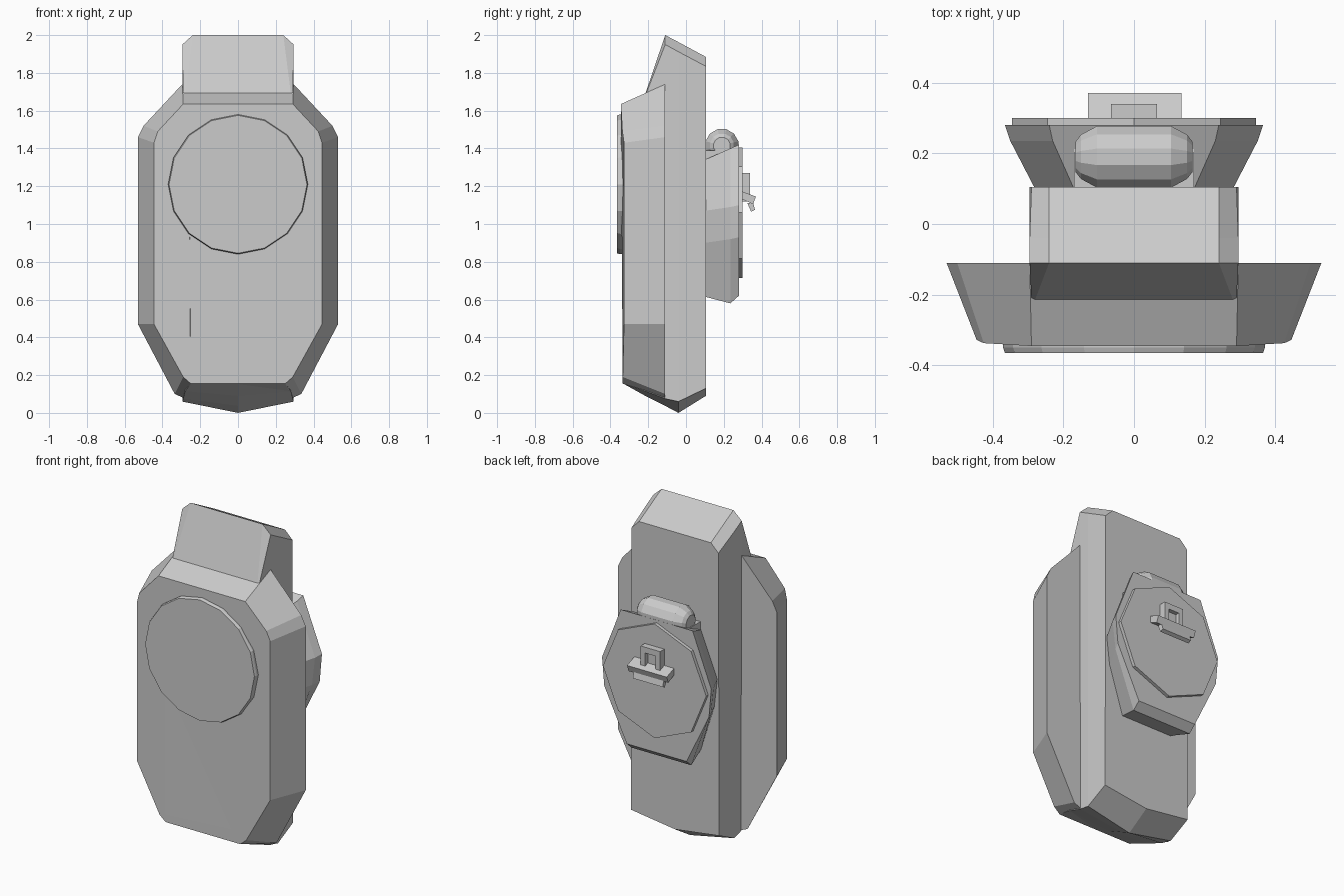
import bpy, bmesh, math

if "Cube" in bpy.data.objects:
    bpy.data.objects.remove(bpy.data.objects["Cube"])


def loft(name, rings):
    """Join rings of equal-length (x, y, z) points and cap both ends."""
    bm = bmesh.new()
    vs = [[bm.verts.new(p) for p in r] for r in rings]
    n = len(vs[0])
    for a, b in zip(vs, vs[1:]):
        for i in range(n):
            j = (i + 1) % n
            bm.faces.new((a[i], a[j], b[j], b[i]))
    bm.faces.new(vs[0])
    bm.faces.new(vs[-1][::-1])
    bmesh.ops.recalc_face_normals(bm, faces=bm.faces)
    me = bpy.data.meshes.new(name)
    bm.to_mesh(me)
    bm.free()
    ob = bpy.data.objects.new(name, me)
    bpy.context.collection.objects.link(ob)
    return ob


def mirrored(half, y):
    """Half outline (x, z), top to bottom, mirrored over x = 0. y: number or list."""
    ys = y if isinstance(y, list) else [y] * len(half)
    right = [(x, yy, z) for (x, z), yy in zip(half, ys)]
    left = [(-x, yy, z) for x, yy, z in reversed(right) if x > 0.001]
    return right + left


def circle_y(n, r, y, z):
    return [(r * math.sin(math.tau * i / n), y, z + r * math.cos(math.tau * i / n))
            for i in range(n)]


def circle_x(n, r, x, y, z):
    return [(x, y + r * math.sin(math.tau * (i + .5) / n), z + r * math.cos(math.tau * (i + .5) / n))
            for i in range(n)]


def prism_x(name, profile, x0, x1):
    """Extrude a (y, z) profile along x."""
    return loft(name, [[(x, y, z) for y, z in profile] for x in (x0, x1)])


def box(name, x0, x1, y0, y1, z0, z1):
    return prism_x(name, [(y0, z0), (y1, z0), (y1, z1), (y0, z1)], x0, x1)


# Central body: sloped top, pointed keel
loft("central_body", [
    mirrored([(.24, 1.885), (.29, 1.835), (.295, .13), (0, .09)], .105),
    mirrored([(.24, 1.963), (.295, 1.912), (.295, .06), (0, 0)], -.04),
    mirrored([(.24, 2.0), (.295, 1.95), (.29, .075), (0, .037)], -.11),
    mirrored([(.28, 1.69), (.29, 1.68), (.28, .115), (0, .09)], -.215),
    mirrored([(.24, 1.60), (.26, 1.58), (.25, .156), (0, .156)], -.334),
])

# Wide tapered front shell
loft("front_shell", [
    mirrored([(.295, 1.74), (.50, 1.52), (.53, 1.46), (.53, .47), (.335, .10), (.29, .08)], -.11),
    mirrored([(.29, 1.635), (.425, 1.49), (.445, 1.43), (.445, .47), (.29, .19), (.25, .155)],
             [-.345, -.337, -.328, -.328, -.335, -.335]),
])

# Round front disc
loft("front_disc", [circle_y(16, .37, -.32, 1.21), circle_y(16, .37, -.35, 1.21),
                    circle_y(16, .365, -.365, 1.21)])

# Rear housing flaring out away from the body
loft("rear_housing", [
    mirrored([(.17, 1.34), (.28, 1.07), (.26, .90), (.17, .615)], .10),
    mirrored([(.23, 1.40), (.35, 1.09), (.33, .92), (.20, .58)], .235),
    mirrored([(.24, 1.42), (.365, 1.10), (.35, .93), (.20, .62)], .28),
])

# Octagonal rear plate
loft("rear_plate", [circle_y(8, .345, .27, 1.06), circle_y(8, .345, .30, 1.06)])

# Roller above the rear housing, with tapered ends
loft("top_roller", [circle_x(12, r, x, .19, 1.415) for x, r in
                    ((-.165, .045), (-.15, .065), (-.105, .09),
                     (.105, .09), (.15, .065), (.165, .045))])
box("roller_seat", -.17, .17, .10, .235, 1.25, 1.39)

# Clasp: open upright frame with a tilted bar and lip below
for side in (-1, 1):
    a, b = sorted((side * .035, side * .065))
    box("clasp_post", a, b, .295, .34, 1.12, 1.27)
box("clasp_top", -.065, .065, .295, .34, 1.235, 1.27)
box("clasp_back", -.035, .035, .295, .315, 1.12, 1.235)
prism_x("clasp_bar", [(.29, 1.135), (.355, 1.105), (.37, 1.145), (.29, 1.175)], -.13, .135)
prism_x("clasp_lip", [(.325, 1.11), (.345, 1.065), (.365, 1.075), (.355, 1.115)], -.10, .10)
